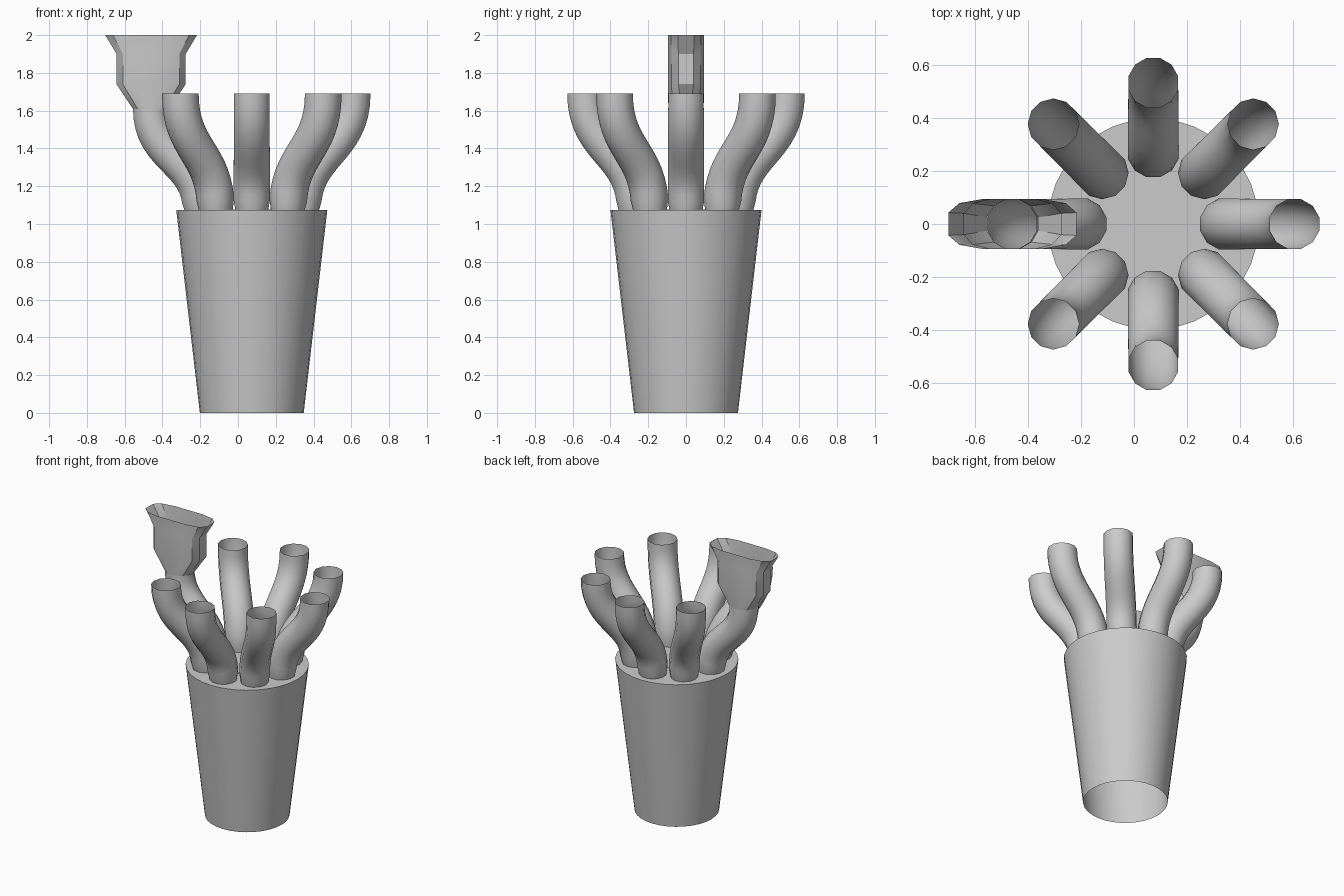
import bpy, bmesh, math
from mathutils import Vector

if "Cube" in bpy.data.objects:
    bpy.data.objects.remove(bpy.data.objects["Cube"])

CX = 0.073          # axis of the cup and tube circle
RIM = 1.075         # height of the cup's top

grey = bpy.data.materials.new("plain grey")
grey.diffuse_color = (0.6, 0.6, 0.6, 1)
grey.use_nodes = True
grey.node_tree.nodes["Principled BSDF"].inputs["Base Color"].default_value = grey.diffuse_color


def loft(name, rings, cap_last=False, angle=40):
    """Skin a list of closed rings into one smooth-shaded surface."""
    bm = bmesh.new()
    loops = [[bm.verts.new(p) for p in ring] for ring in rings]
    n = len(loops[0])
    for a, b in zip(loops, loops[1:]):
        for i in range(n):
            j = (i + 1) % n
            bm.faces.new((a[i], a[j], b[j], b[i]))
    if cap_last:
        bm.faces.new(loops[-1])
    bm.normal_update()
    mesh = bpy.data.meshes.new(name)
    bm.to_mesh(mesh)
    bm.free()
    mesh.materials.append(grey)
    obj = bpy.data.objects.new(name, mesh)
    bpy.context.collection.objects.link(obj)
    bpy.ops.object.select_all(action='DESELECT')
    obj.select_set(True)
    bpy.context.view_layer.objects.active = obj
    bpy.ops.object.shade_smooth_by_angle(angle=math.radians(angle))
    return obj


def circle(r, z, n=32):
    return [(CX + r * math.cos(2 * math.pi * i / n),
             r * math.sin(2 * math.pi * i / n), z) for i in range(n)]


# Tapered cup, open underneath and closed on top
loft("cup", [circle(0.275, 0), circle(0.40, RIM)], cap_last=True)

# Thin disc in the middle of the cup's top
loft("centre_disc", [circle(0.152, RIM), circle(0.152, RIM + 0.002)], cap_last=True)


def tube(name, turn, top):
    """S-shaped open tube leaning outward at the given angle."""
    h = top - RIM
    p = [Vector((0.27, RIM)), Vector((0.27, RIM + h * 0.5)),
         Vector((0.535, RIM + h * 0.5)), Vector((0.535, top))]
    rings = []
    steps = 16
    for k in range(steps + 1):
        t = k / steps
        s = 1 - t
        c = p[0]*s**3 + p[1]*3*s*s*t + p[2]*3*s*t*t + p[3]*t**3
        d = ((p[1]-p[0])*s*s + (p[2]-p[1])*2*s*t + (p[3]-p[2])*t*t).normalized()
        r = 0.09 if k == 0 else 0.1 - 0.003 * t
        ring = []
        for i in range(12):
            a = math.radians(30 * i + 15)
            u, v = r * math.cos(a), r * math.sin(a)
            rad, z = c.x + u * d.y, c.y - u * d.x
            ring.append((CX + rad * math.cos(turn) - v * math.sin(turn),
                         rad * math.sin(turn) + v * math.cos(turn), z))
        rings.append(ring)
    loft(name, rings)


# Ring of eight tubes; the left one is shorter and carries the nozzle
for i in range(8):
    tube(f"tube_{i + 1}", i * math.pi / 4, 1.61 if i == 4 else 1.69)


def slot(half_width, z, power):
    """Twelve-sided ring stretched along x into a flat-sided slot."""
    ring = []
    for i in range(12):
        a = math.radians(30 * i + 15)
        c, s = math.cos(a), math.sin(a)
        ring.append((-0.46 + half_width / 0.966**power * math.copysign(abs(c)**power, c),
                     0.097 * math.copysign(abs(s)**power, s), z))
    return ring


# Flat flared nozzle
loft("nozzle", [slot(0.097, 1.61, 1), slot(0.183, 1.74, 0.65),
                slot(0.183, 1.90, 0.65), slot(0.243, 2.0, 0.6)], angle=30)
